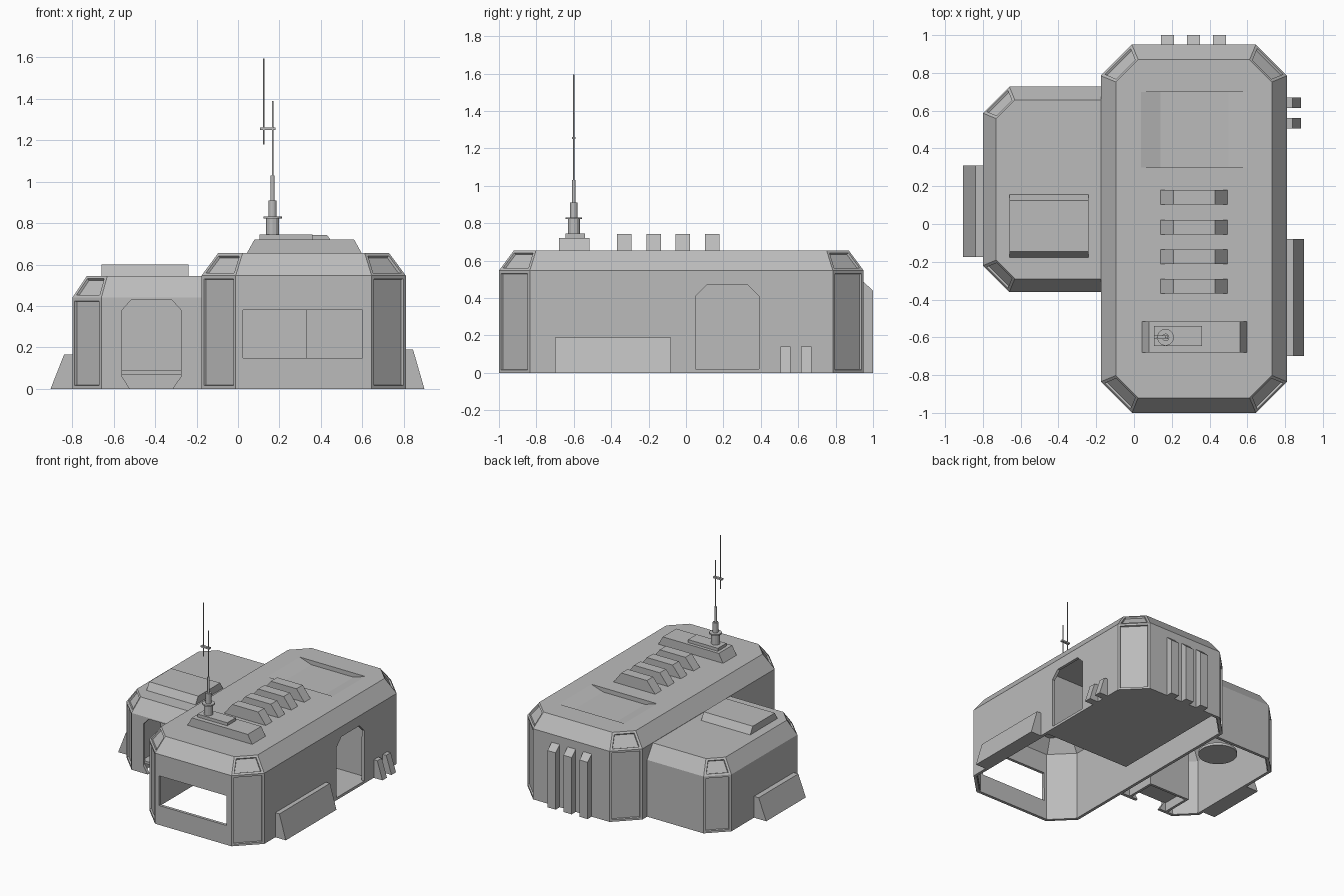
import bpy, bmesh

cube = bpy.data.objects.get("Cube")
if cube:
    bpy.data.objects.remove(cube, do_unlink=True)

grey = bpy.data.materials.new("plain_grey")
grey.use_nodes = True
grey.diffuse_color = (0.5, 0.5, 0.5, 1)
grey.node_tree.nodes["Principled BSDF"].inputs["Base Color"].default_value = (0.5, 0.5, 0.5, 1)


def finish(name, bm):
    mesh = bpy.data.meshes.new(name)
    bm.to_mesh(mesh)
    bm.free()
    mesh.materials.append(grey)
    obj = bpy.data.objects.new(name, mesh)
    bpy.context.collection.objects.link(obj)
    return obj


def prism(name, profile, axis, start, end):
    """Extrude a 2D profile along x, y or z."""
    place = {"x": lambda a, b, t: (t, a, b),
             "y": lambda a, b, t: (a, t, b),
             "z": lambda a, b, t: (a, b, t)}[axis]
    bm = bmesh.new()
    rings = [[bm.verts.new(place(a, b, t)) for a, b in profile] for t in (start, end)]
    n = len(profile)
    bm.faces.new(rings[0])
    bm.faces.new(rings[1])
    for i in range(n):
        j = (i + 1) % n
        bm.faces.new((rings[0][i], rings[0][j], rings[1][j], rings[1][i]))
    bmesh.ops.recalc_face_normals(bm, faces=bm.faces)
    return finish(name, bm)


def box(name, x0, x1, y0, y1, z0, z1):
    return prism(name, [(x0, y0), (x1, y0), (x1, y1), (x0, y1)], "z", z0, z1)


def rod(name, x, y, z0, z1, radius, sides=12):
    bm = bmesh.new()
    bmesh.ops.create_cone(bm, cap_ends=True, segments=sides, radius1=radius,
                          radius2=radius, depth=z1 - z0)
    bmesh.ops.translate(bm, verts=bm.verts, vec=(x, y, (z0 + z1) / 2))
    return finish(name, bm)


def outline(x0, x1, y0, y1, cut, open_right):
    """Plan with cut corners, counter-clockwise."""
    left = [(x0 + cut, y1), (x0, y1 - cut), (x0, y0 + cut), (x0 + cut, y0)]
    right = [(x1 - cut, y0), (x1, y0 + cut), (x1, y1 - cut), (x1 - cut, y1)]
    return left + ([(x1, y0), (x1, y1)] if open_right else right)


def shell(name, x0, x1, y0, y1, cut, eaves, top, slope, open_right=False):
    """Hollow bay, open below, with sloped eaves and framed, sunk corner panels."""
    small = cut - slope * 0.586
    inner_x1 = x1 if open_right else x1 - slope
    wide = outline(x0, x1, y0, y1, cut, open_right)
    narrow = outline(x0 + slope, inner_x1, y0 + slope, y1 - slope, small, open_right)
    bm = bmesh.new()
    rings = [[bm.verts.new((x, y, z)) for x, y in pts]
             for pts, z in ((wide, 0), (wide, eaves), (narrow, top))]
    n = len(wide)
    for low, high in zip(rings, rings[1:]):
        for i in range(n):
            j = (i + 1) % n
            if open_right and i == n - 2:
                continue
            bm.faces.new((low[i], low[j], high[j], high[i]))
    bm.faces.new(rings[2])
    bm.normal_update()
    corners = [f for f in bm.faces if abs(f.normal.x) > 0.3 and abs(f.normal.y) > 0.3]
    for thickness, depth in ((0.016, 0), (0.003, -0.012)):
        bmesh.ops.inset_individual(bm, faces=corners, thickness=thickness, depth=depth,
                                   use_even_offset=True)
    obj = finish(name, bm)
    wall = obj.modifiers.new("wall", "SOLIDIFY")
    wall.thickness, wall.offset = 0.025, -1
    return obj


def carve(obj, cutters):
    """Cut openings, discard the cutters and level the foot of the walls."""
    for cutter in cutters:
        cutter.hide_render = True
        mod = obj.modifiers.new("opening", "BOOLEAN")
        mod.operation, mod.solver, mod.object = "DIFFERENCE", "EXACT", cutter
    bpy.context.view_layer.update()
    graph = bpy.context.evaluated_depsgraph_get()
    mesh = bpy.data.meshes.new_from_object(obj.evaluated_get(graph))
    obj.modifiers.clear()
    obj.data = mesh
    for vert in mesh.vertices:
        vert.co.z = max(0, vert.co.z)
    for cutter in cutters:
        bpy.data.objects.remove(cutter, do_unlink=True)


def trough_cutter():
    shape = [(0.035, 0.656), (0.14, 0.622), (0.5, 0.622), (0.605, 0.656),
             (0.605, 0.75), (0.035, 0.75)]
    return prism("trough_cutter", shape, "y", 0.3, 0.7)


def alcove(name, x0, x1, y0, y1, z0, z1, wall, sides):
    """Entry room made of thin plates on the named sides."""
    plates = {"front": (x0, x1, y0, y0 + wall, 0, z1),
              "back": (x0, x1, y1 - wall, y1, 0, z1),
              "left": (x0, x0 + wall, y0, y1, 0, z1),
              "right": (x1 - wall, x1, y0, y1, 0, z1),
              "ceiling": (x0, x1, y0, y1, z1 - wall, z1),
              "floor": (x0, x1, y0, y1, z0 - wall, z0)}
    for side in sides:
        box(f"{name}_{side}", *plates[side])


# Main hall with front window, side door and roof trough
hall = shell("main_hall", -0.176, 0.81, -1.0, 0.95, 0.165, 0.547, 0.655, 0.08)
door_shape = [(0.05, 0.02), (0.39, 0.02), (0.39, 0.41), (0.33, 0.47), (0.11, 0.47), (0.05, 0.41)]
carve(hall, [
    box("window_cutter", 0.025, 0.6, -1.2, -0.85, 0.15, 0.38),
    prism("door_cutter", door_shape, "x", 0.65, 0.95),
    trough_cutter()])
carve(box("roof_trough_bed", 0.01, 0.625, 0.28, 0.72, 0.6, 0.64), [trough_cutter()])

# Entry room behind the side door, and hall floor
alcove("hall_entry", 0.33, 0.79, -0.03, 0.47, 0.02, 0.52, 0.02,
       ("front", "back", "left", "ceiling"))
prism("hall_floor", [(0.05, -0.03), (0.79, -0.03), (0.79, 0.78), (0.64, 0.93), (0.05, 0.93)],
      "z", 0.0, 0.02)

# Side bay with an eight-sided front door, entry room and round platform
bay = shell("side_bay", -0.8, -0.16, -0.36, 0.727, 0.14, 0.44, 0.545, 0.07, True)
hatch_shape = [(-0.51, -0.02), (-0.33, -0.02), (-0.275, 0.06), (-0.275, 0.38),
               (-0.32, 0.43), (-0.515, 0.43), (-0.56, 0.38), (-0.56, 0.06)]
carve(bay, [prism("bay_door_cutter", hatch_shape, "y", -0.5, -0.25)])
alcove("bay_entry", -0.6, -0.24, -0.345, -0.1, 0.09, 0.46, 0.02,
       ("back", "left", "right", "ceiling", "floor"))
rod("round_platform", -0.42, 0.44, 0.07, 0.09, 0.14, 24)

# Ground-level buttresses
prism("right_buttress", [(0.79, 0), (0.9, 0), (0.845, 0.19), (0.79, 0.19)], "y", -0.7, -0.08)
prism("left_buttress", [(-0.78, 0), (-0.905, 0), (-0.84, 0.165), (-0.78, 0.165)],
      "y", -0.175, 0.31)
for i, y in enumerate((0.505, 0.615)):
    prism(f"side_fin_{i + 1}", [(0.79, 0), (0.885, 0), (0.84, 0.14), (0.79, 0.14)],
          "y", y, y + 0.055)
for i in range(3):
    x = 0.143 + i * 0.137
    prism(f"back_rib_{i + 1}", [(0.93, 0), (1, 0), (1, 0.44), (0.945, 0.49), (0.93, 0.49)],
          "x", x, x + 0.07)

# Roof vents and bay roof hatch
for i in range(4):
    y = 0.102 - i * 0.157
    prism(f"roof_vent_{i + 1}", [(0.135, 0.65), (0.5, 0.65), (0.43, 0.742), (0.21, 0.742)],
          "y", y, y + 0.077)
prism("bay_roof_hatch", [(-0.18, 0.54), (0.16, 0.54), (0.125, 0.6), (-0.145, 0.6)],
      "x", -0.66, -0.24)

# Antenna base and mast
prism("antenna_base", [(0.04, 0.65), (0.6, 0.65), (0.56, 0.722), (0.08, 0.722)],
      "y", -0.68, -0.515)
box("antenna_plate", 0.105, 0.36, -0.645, -0.54, 0.72, 0.745)
mast = [(0.74, 0.825, 0.032), (0.822, 0.832, 0.045), (0.83, 0.91, 0.02),
        (0.91, 1.03, 0.009), (1.03, 1.39, 0.004)]
for i, (low, high, radius) in enumerate(mast):
    rod(f"mast_section_{i + 1}", 0.167, -0.6, low, high, radius)
rod("offset_aerial", 0.124, -0.6, 1.18, 1.595, 0.004, 8)
box("aerial_bracket", 0.107, 0.18, -0.61, -0.59, 1.25, 1.262)
